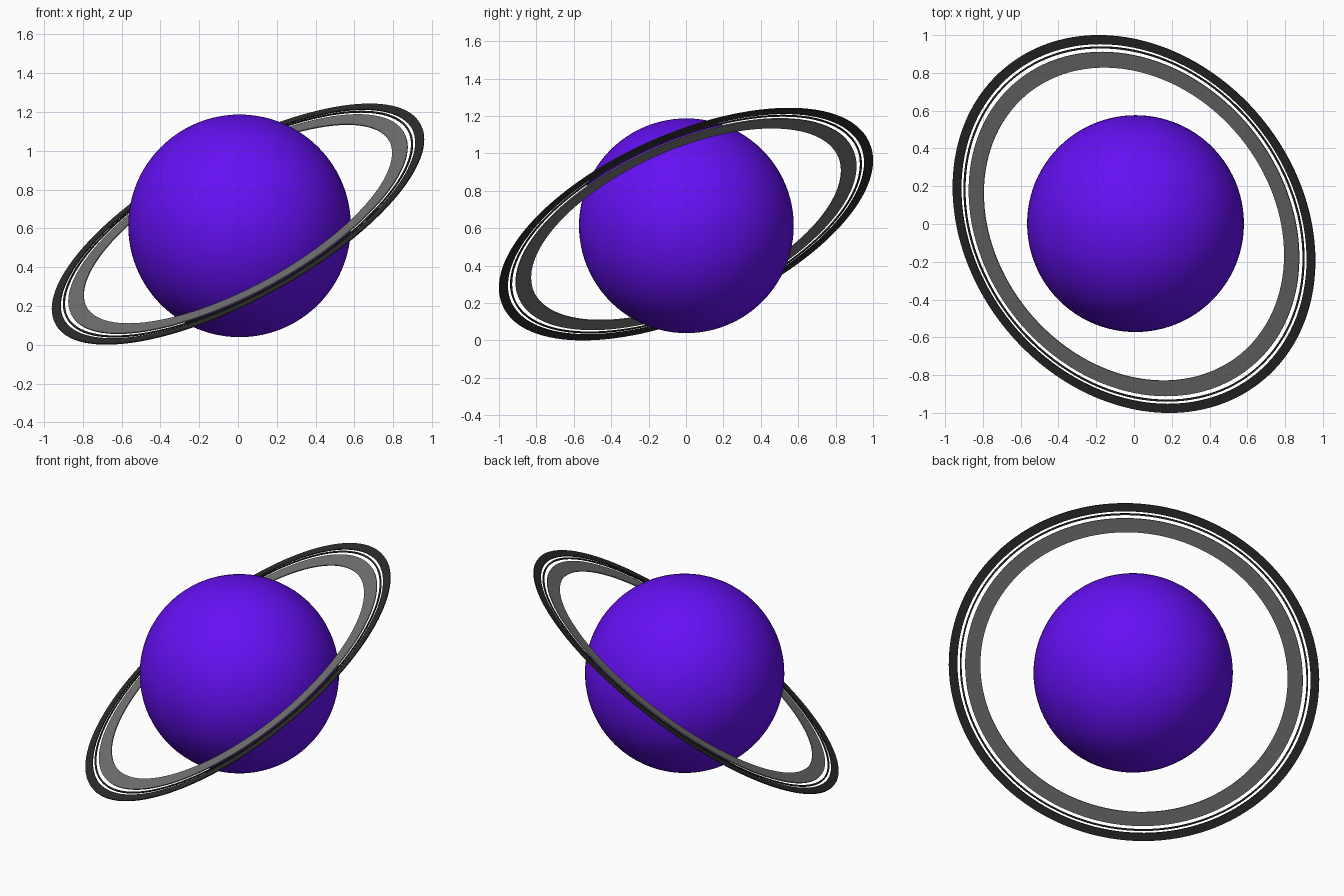
import bpy, math
from mathutils import Vector

if "Cube" in bpy.data.objects:
    bpy.data.objects.remove(bpy.data.objects["Cube"])

RING_CENTRE = Vector((0, 0, 0.622))
RING_NORMAL = Vector((-0.448, -0.364, 0.8165))
TILT = RING_NORMAL.to_track_quat('Z', 'Y')


def finish(obj, name, colour):
    obj.name = name
    mat = bpy.data.materials.new(name + "_material")
    mat.diffuse_color = (*colour, 1)
    mat.use_nodes = True
    mat.node_tree.nodes["Principled BSDF"].inputs["Base Color"].default_value = mat.diffuse_color
    obj.data.materials.append(mat)
    bpy.ops.object.shade_smooth_by_angle(angle=math.radians(40))


def ring(name, inner, outer, thick, colour, segments=128):
    """Flat washer: a rectangular section swept round the tilted axis."""
    h = thick / 2
    section = [(inner, -h), (outer, -h), (outer, h), (inner, h)]
    verts, faces = [], []
    for i in range(segments):
        a = math.tau * i / segments
        verts += [(r * math.cos(a), r * math.sin(a), z) for r, z in section]
        j = (i + 1) % segments
        for k in range(4):
            n = (k + 1) % 4
            faces.append((4 * i + k, 4 * j + k, 4 * j + n, 4 * i + n)[::-1])
    mesh = bpy.data.meshes.new(name)
    mesh.from_pydata(verts, [], faces)
    obj = bpy.data.objects.new(name, mesh)
    bpy.context.collection.objects.link(obj)
    obj.location = RING_CENTRE
    obj.rotation_euler = TILT.to_euler()
    bpy.ops.object.select_all(action='DESELECT')
    obj.select_set(True)
    bpy.context.view_layer.objects.active = obj
    # make sure normals face outwards
    bpy.ops.object.mode_set(mode='EDIT')
    bpy.ops.mesh.select_all(action='SELECT')
    bpy.ops.mesh.normals_make_consistent(inside=False)
    bpy.ops.object.mode_set(mode='OBJECT')
    finish(obj, name, colour)


# Planet body
bpy.ops.mesh.primitive_uv_sphere_add(segments=96, ring_count=48, radius=0.574,
                                     location=(0.008, 0.002, 0.613))
finish(bpy.context.object, "planet", (0.13, 0.005, 0.9))

# Rings, from the inside out
ring("inner_ring", 0.89, 0.978, 0.006, (0.17, 0.17, 0.17))
ring("thin_ring", 0.999, 1.009, 0.006, (0.025, 0.025, 0.025))
ring("outer_ring", 1.023, 1.073, 0.006, (0.025, 0.025, 0.025))
